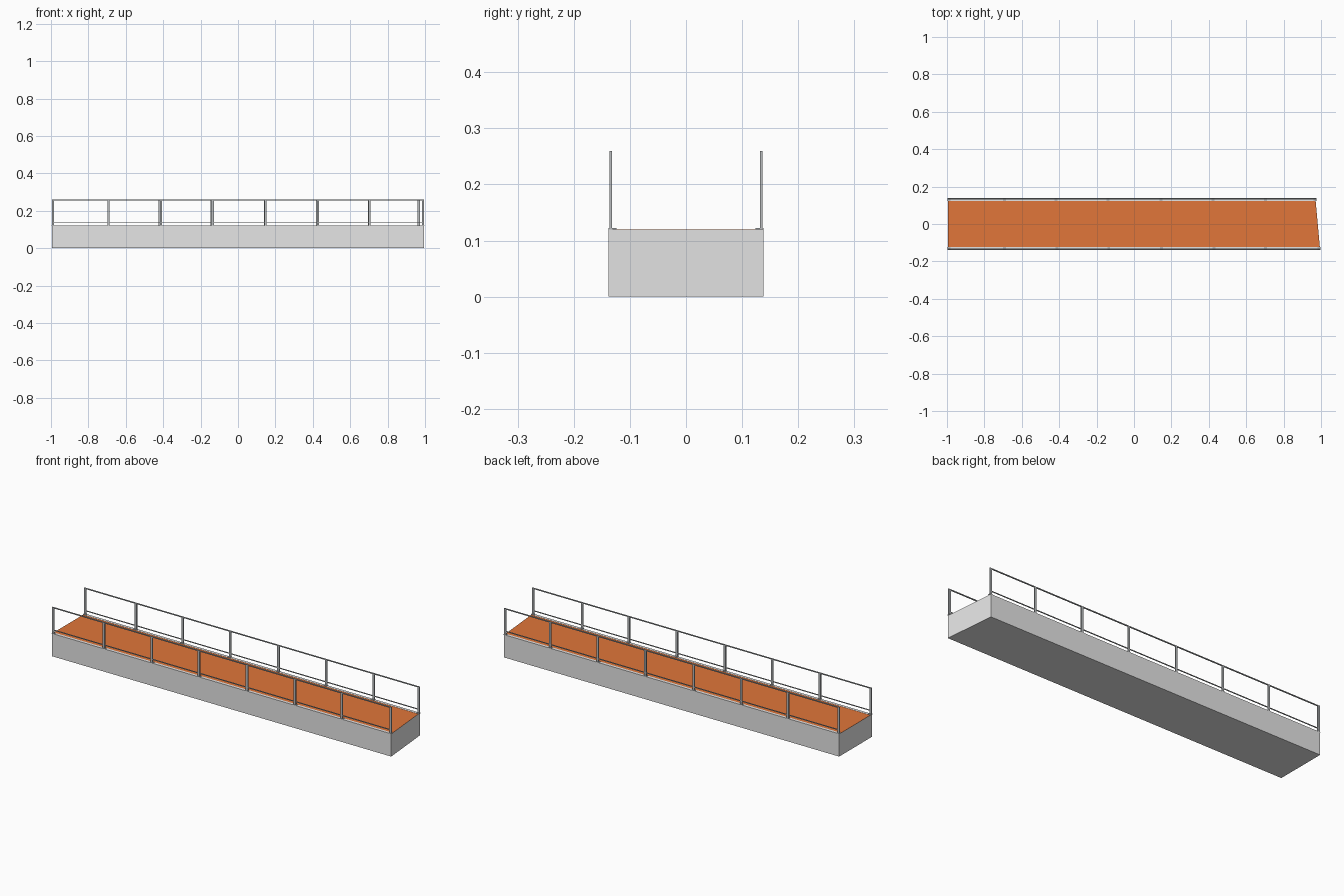
import bpy
import bmesh

if "Cube" in bpy.data.objects:
    bpy.data.objects.remove(bpy.data.objects["Cube"])


def material(name, rgb):
    m = bpy.data.materials.new(name)
    m.diffuse_color = (*rgb, 1.0)
    m.use_nodes = True
    m.node_tree.nodes["Principled BSDF"].inputs["Base Color"].default_value = m.diffuse_color
    return m


CONCRETE = material("light grey concrete", (0.79, 0.79, 0.79))
PAVING = material("orange paving", (0.75, 0.18, 0.042))
STEEL = material("grey steel", (0.48, 0.50, 0.51))

W = 0.138                 # half width of the platform
X_LEFT = -0.995


def right_end(y):
    """x of the slanted right end at a given y"""
    return 0.9825 - 0.0125 * y / W


def add_object(name, bm, mat):
    bmesh.ops.recalc_face_normals(bm, faces=bm.faces)
    me = bpy.data.meshes.new(name)
    bm.to_mesh(me)
    bm.free()
    me.materials.append(mat)
    ob = bpy.data.objects.new(name, me)
    bpy.context.collection.objects.link(ob)
    return ob


def slab(name, y0, y1, z0, z1, mat):
    """Full-length slab that follows the slanted right end"""
    bm = bmesh.new()
    plan = [(X_LEFT, y0), (right_end(y0), y0), (right_end(y1), y1), (X_LEFT, y1)]
    face = bm.faces.new([bm.verts.new((x, y, z0)) for x, y in plan])
    up = bmesh.ops.extrude_face_region(bm, geom=[face])["geom"]
    bmesh.ops.translate(bm, vec=(0, 0, z1 - z0),
                        verts=[v for v in up if isinstance(v, bmesh.types.BMVert)])
    return add_object(name, bm, mat)


def add_box(bm, x0, x1, y0, y1, z0, z1):
    vs = bmesh.ops.create_cube(bm, size=1)["verts"]
    bmesh.ops.scale(bm, vec=(x1 - x0, y1 - y0, z1 - z0), verts=vs)
    bmesh.ops.translate(bm, vec=((x0 + x1) / 2, (y0 + y1) / 2, (z0 + z1) / 2), verts=vs)


# Platform body, paved deck and raised edge strips
slab("platform_body", -W, W, 0.0, 0.1192, CONCRETE)
slab("paved_deck", -0.1235, 0.1235, 0.1192, 0.1198, PAVING)
slab("front_edge_strip", -W, -0.1235, 0.1192, 0.1206, CONCRETE)
slab("back_edge_strip", 0.1235, W, 0.1192, 0.1206, CONCRETE)

# Railings: posts on foot plates, a handrail and a low rail on each side
RAIL_Y = 0.134
FRONT_X = [-0.989, -0.692, -0.412, -0.135, 0.147, 0.428, 0.703, 0.989]
BACK_X = [-0.989, -0.692, -0.418, -0.140, 0.144, 0.423, 0.702, 0.967]

for side, s, xs in (("front", -1, FRONT_X), ("back", 1, BACK_X)):
    y = s * RAIL_Y
    posts, plates, rails = bmesh.new(), bmesh.new(), bmesh.new()
    for x in xs:
        add_box(posts, x - 0.006, x + 0.006, y - 0.0025, y + 0.0025, 0.12, 0.258)
        y_in, y_out = sorted((s * 0.124, s * 0.138))
        add_box(plates, x - 0.008, x + 0.008, y_in, y_out, 0.1195, 0.1225)
    x0, x1 = xs[0] - 0.006, xs[-1] + 0.006
    add_box(rails, x0, x1, y - 0.0025, y + 0.0025, 0.255, 0.26)
    add_box(rails, x0, x1, y - 0.002, y + 0.002, 0.137, 0.141)
    add_object(side + "_railing_posts", posts, STEEL)
    add_object(side + "_post_foot_plates", plates, STEEL)
    add_object(side + "_rails", rails, STEEL)
